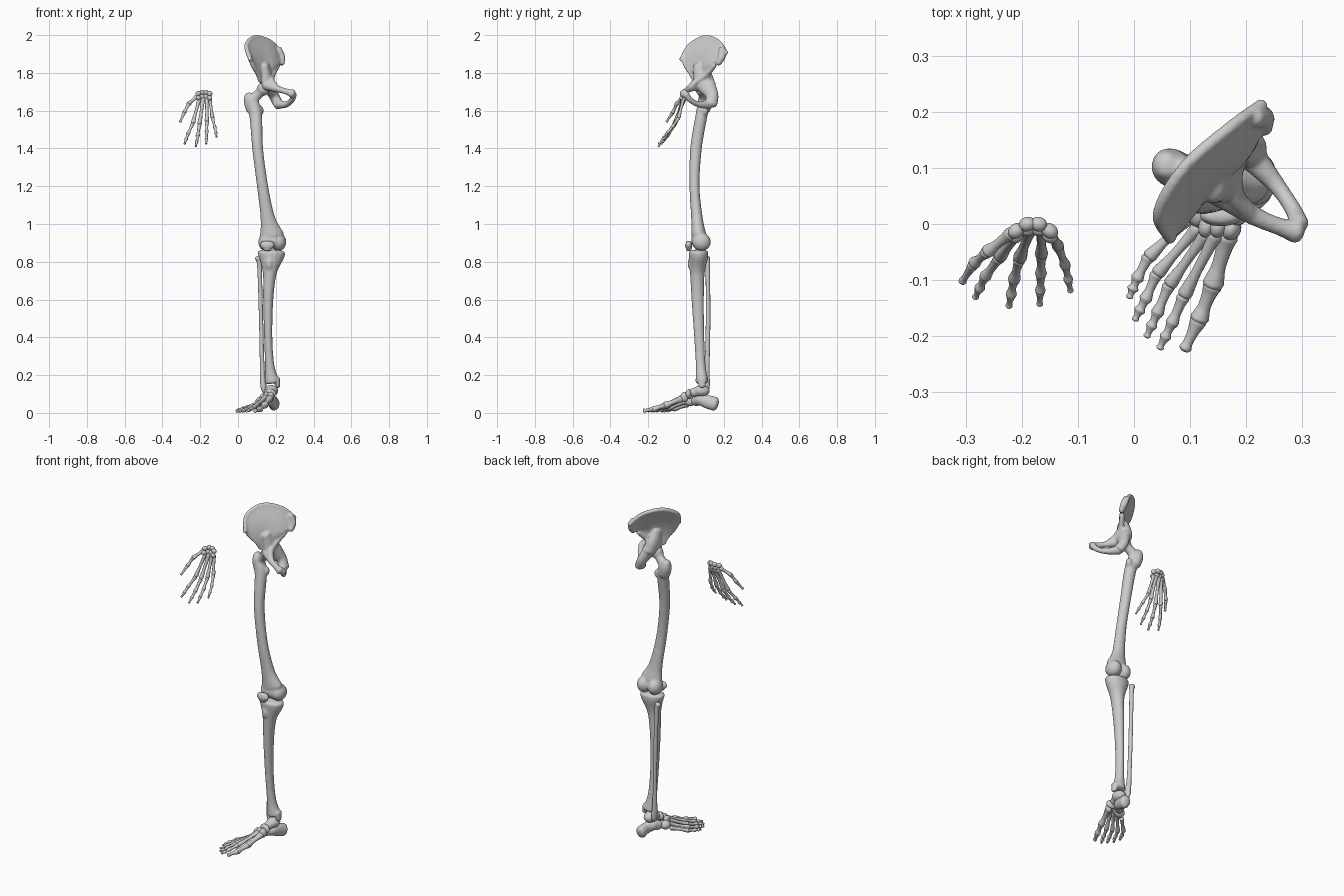
import bpy, bmesh, math
from mathutils import Vector, Matrix

if "Cube" in bpy.data.objects:
    bpy.data.objects.remove(bpy.data.objects["Cube"])

bone_mat = bpy.data.materials.new("bone_grey")
bone_mat.use_nodes = True
grey = (.6, .6, .6, 1)
bone_mat.diffuse_color = grey
bone_mat.node_tree.nodes["Principled BSDF"].inputs["Base Color"].default_value = grey


def smooth_path(points, steps):
    """Catmull-Rom curve through vectors of any size."""
    points = [Vector(p) for p in points]
    ext = [points[0] * 2 - points[1]] + points + [points[-1] * 2 - points[-2]]
    out = []
    for p0, p1, p2, p3 in zip(ext, ext[1:], ext[2:], ext[3:]):
        for i in range(steps):
            t = i / steps
            out.append((p1 * 2 + (p2 - p0) * t + (p0 * 2 - p1 * 5 + p2 * 4 - p3) * t ** 2
                        + (p1 * 3 - p0 - p2 * 3 + p3) * t ** 3) / 2)
    return out + [points[-1]]


def add_tube(bm, sections, cap=.7, steps=6, sides=16):
    """Loft of ellipses: each section is x, y, z, radius a, radius b."""
    path = smooth_path([s if len(s) > 4 else (*s, s[3]) for s in sections], steps)
    centres = [Vector(p[:3]) for p in path]
    span = (centres[-1] - centres[0]).normalized()
    ref = Vector((0, 1, 0)) if abs(span.x) > .8 else Vector((1, 0, 0))
    rings = []
    for i, p in enumerate(path):
        tangent = (centres[min(i + 1, len(path) - 1)] - centres[max(i - 1, 0)]).normalized()
        a, b = max(p[3], .001), max(p[4], .001)
        end = -1 if i == 0 else 1 if i == len(path) - 1 else 0
        angles = [0] if end == 0 else [k * math.pi / 8 for k in range(4)]
        for ang in (reversed(angles) if end < 0 else angles):
            centre = centres[i] + tangent * end * math.sin(ang) * cap * min(a, b)
            rings.append((centre, tangent, a * math.cos(ang), b * math.cos(ang)))
    loops = []
    for centre, tangent, a, b in rings:
        side = (ref - tangent * ref.dot(tangent)).normalized()
        up = tangent.cross(side)
        loops.append([bm.verts.new(centre + side * a * math.cos(u) + up * b * math.sin(u))
                      for u in (2 * math.pi * k / sides for k in range(sides))])
    for low, high in zip(loops, loops[1:]):
        for k in range(sides):
            n = (k + 1) % sides
            bm.faces.new((low[k], low[n], high[n], high[k]))
    bm.faces.new(loops[0][::-1])
    bm.faces.new(loops[-1])


def add_blob(bm, centre, size, turn=0):
    matrix = (Matrix.Translation(centre) @ Matrix.Rotation(math.radians(turn), 4, "Z")
              @ Matrix.Diagonal((*size, 1)))
    bmesh.ops.create_uvsphere(bm, u_segments=20, v_segments=12, radius=1, matrix=matrix)


def add_blade(bm, rows, thickness):
    """Curved plate through rows of points, given a thickness on both sides."""
    rows = [smooth_path(r, 5) for r in rows]
    columns = [smooth_path(c, 5) for c in zip(*rows)]
    grid = [[bm.verts.new(p) for p in c] for c in columns]
    half = thickness / 2
    faces = []
    for left, right in zip(grid, grid[1:]):
        for k in range(len(left) - 1):
            faces.append(bm.faces.new((left[k], right[k], right[k + 1], left[k + 1])))
    bm.normal_update()
    normals = {v: v.normal.copy() for c in grid for v in c}
    for v, n in normals.items():
        v.co += n * half
    bmesh.ops.solidify(bm, geom=faces, thickness=thickness)


def finish(name, bm, voxel=None, soft=4):
    """Turn the shapes into one object; a voxel size fuses them into one skin."""
    bmesh.ops.recalc_face_normals(bm, faces=bm.faces)
    for f in bm.faces:
        f.smooth = True
    mesh = bpy.data.meshes.new(name)
    bm.to_mesh(mesh)
    bm.free()
    mesh.materials.append(bone_mat)
    obj = bpy.data.objects.new(name, mesh)
    bpy.context.collection.objects.link(obj)
    if voxel:
        remesh = obj.modifiers.new("fuse", "REMESH")
        remesh.mode = "VOXEL"
        remesh.voxel_size = voxel
        remesh.use_smooth_shade = True
        soften = obj.modifiers.new("soften", "SMOOTH")
        soften.factor, soften.iterations = .5, soft


def digit(name, joints, radius, split_tip=True):
    """Row of waisted bones along the joints, thinner toward the tip."""
    joints = [Vector(j) for j in joints]
    if split_tip:
        joints.insert(-1, joints[-2].lerp(joints[-1], .55))
    bm = bmesh.new()
    for i, (a, b) in enumerate(zip(joints, joints[1:])):
        r = radius * (1 - .1 * i)
        profile = ((.05, 1), (.25, .78), (.6, .68), (.8, .85), (.94, 1))
        if i == len(joints) - 2:
            profile = ((.08, 1), (.4, .7), (.75, .58), (.93, .75))
        add_tube(bm, [(*a.lerp(b, t), r * s) for t, s in profile], steps=4, sides=12)
    finish(name, bm)


# Hip bone: flared wing with a thick crest and a heavy rear corner
bm = bmesh.new()
crest = [(.065, -.025, 1.87), (.045, .02, 1.945), (.09, .1, 1.988), (.17, .17, 1.965), (.228, .212, 1.905)]
add_blade(bm, [
    crest,
    [(.078, -.008, 1.83), (.088, .03, 1.88), (.13, .085, 1.9), (.185, .135, 1.89), (.235, .19, 1.865)],
    [(.1, .02, 1.79), (.118, .045, 1.81), (.145, .075, 1.82), (.175, .1, 1.83), (.198, .125, 1.835)],
    [(.115, .04, 1.75), (.125, .06, 1.75), (.145, .085, 1.75), (.165, .105, 1.75), (.175, .13, 1.75)],
], .02)
add_tube(bm, [(*p, .012) for p in crest])
add_tube(bm, [(.215, .19, 1.925, .018), (.23, .19, 1.885, .02), (.232, .17, 1.85, .015)])
# Body, socket wall and pelvic brim
add_tube(bm, [(.14, .07, 1.84, .025, .035), (.148, .088, 1.78, .036, .052), (.157, .098, 1.73, .037, .06)])
add_tube(bm, [(.21, .15, 1.84, .014), (.182, .105, 1.79, .016), (.178, .055, 1.755, .018), (.205, .02, 1.722, .016)])
# Seat bone, then the two rami meeting at the midline
add_tube(bm, [(.165, .11, 1.73, .032, .05), (.19, .138, 1.68, .027, .034), (.212, .132, 1.637, .027, .034)])
add_tube(bm, [(.21, .12, 1.634, .026), (.255, .068, 1.633, .016), (.284, .025, 1.655, .015), (.294, 0, 1.685, .018)])
add_tube(bm, [(.15, .06, 1.735, .028), (.21, .017, 1.715, .018), (.26, -.005, 1.7, .016), (.288, -.012, 1.69, .023)])
finish("hip_bone", bm, .005)

# Thigh bone: head, neck, trochanters, bowed shaft and condyles
bm = bmesh.new()
add_blob(bm, (.135, .083, 1.715), (.036, .036, .036))
add_tube(bm, [(.06, .1, 1.645, .03), (.1, .092, 1.68, .026), (.13, .084, 1.71, .027)])
add_tube(bm, [(.075, .098, 1.61, .034), (.062, .102, 1.65, .032, .034), (.058, .105, 1.68, .024, .026)])
add_blob(bm, (.12, .1, 1.6), (.017, .018, .026))
add_tube(bm, [(.07, .098, 1.66, .034), (.093, .083, 1.58, .034, .032), (.104, .053, 1.4, .029, .031),
              (.13, .045, 1.2, .03, .027), (.158, .058, 1.03, .039, .031), (.178, .068, .94, .066, .04)])
add_blob(bm, (.147, .08, .905), (.04, .05, .047))
add_blob(bm, (.215, .082, .905), (.041, .05, .048))
add_blob(bm, (.18, .06, .91), (.056, .032, .04))
finish("thigh_bone", bm, .006, 8)

# Kneecap
bm = bmesh.new()
add_tube(bm, [(.155, .015, .9, .034, .016), (.155, .014, .885, .037, .018), (.155, .016, .866, .022, .014)])
finish("kneecap", bm)

# Shin bone: wide plateau, tuberosity, shaft and inner ankle
bm = bmesh.new()
add_tube(bm, [(.177, .066, .85, .074, .052), (.176, .066, .825, .068, .051), (.168, .06, .74, .037, .039),
              (.16, .062, .6, .027, .033), (.16, .07, .4, .022, .027), (.168, .078, .25, .025, .026),
              (.18, .085, .165, .039, .035)], cap=.3)
add_blob(bm, (.165, .025, .79), (.02, .016, .035))
add_tube(bm, [(.205, .085, .18, .018, .026), (.212, .085, .14, .012, .019)])
finish("shin_bone", bm, .006)

# Calf bone: slim, with knobs at the knee and outer ankle
bm = bmesh.new()
add_tube(bm, [(.108, .112, .82, .018, .016), (.114, .115, .77, .012, .012), (.122, .117, .5, .011, .012),
              (.128, .112, .25, .012, .013), (.134, .107, .15, .016, .019), (.138, .105, .115, .011, .015)])
finish("calf_bone", bm)

# Ankle and heel
bm = bmesh.new()
add_blob(bm, (.177, .083, .117), (.036, .043, .031))
add_tube(bm, [(.177, .07, .115, .026), (.17, .038, .107, .024)])
finish("ankle_bone", bm, .005)
bm = bmesh.new()
add_tube(bm, [(.191, .152, .048, .029, .037), (.185, .115, .058, .025, .035), (.168, .08, .068, .032, .03),
              (.145, .048, .062, .022, .026)])
finish("heel_bone", bm)

# Midfoot bones
for name, centre, size in [
    ("navicular_bone", (.168, .016, .1), (.034, .017, .026)),
    ("outer_midfoot_bone", (.12, .022, .06), (.027, .03, .025)),
    ("inner_wedge_bone", (.173, -.008, .084), (.018, .022, .027)),
    ("middle_wedge_bone", (.15, -.005, .092), (.015, .02, .02)),
    ("lateral_wedge_bone", (.13, -.004, .082), (.015, .021, .021)),
]:
    bm = bmesh.new()
    add_blob(bm, centre, size, -15)
    finish(name, bm)

# Toes, from the big toe outward
digit("big_toe", [(.168, -.02, .076), (.14, -.11, .04), (.116, -.17, .02), (.09, -.224, .011)], .019, False)
digit("second_toe", [(.148, -.015, .086), (.088, -.13, .033), (.067, -.178, .02), (.046, -.221, .008)], .0135)
digit("third_toe", [(.13, -.015, .075), (.062, -.11, .029), (.041, -.16, .018), (.023, -.2, .008)], .013)
digit("fourth_toe", [(.115, -.005, .058), (.04, -.09, .024), (.02, -.135, .016), (.002, -.17, .008)], .013)
digit("little_toe", [(.096, .01, .043), (.025, -.06, .02), (.005, -.098, .014), (-.008, -.13, .008)], .013)

# Wrist bones in two arched rows
for row, (z, y, size) in enumerate([(1.697, .001, .0155), (1.674, -.008, .0145)]):
    for k in range(4):
        bm = bmesh.new()
        arch = .006 * (k - 1.5) ** 2
        add_blob(bm, (-.21 + .02 * k, y - arch, z - arch / 2), (size, size * .85, size * .9), 25 * (1.5 - k))
        finish(f"wrist_bone_{row}_{k}", bm)

# Thumb and fingers
digit("thumb", [(-.218, -.016, 1.675), (-.262, -.05, 1.635), (-.285, -.07, 1.59), (-.307, -.104, 1.54)], .0125, False)
digit("index_finger", [(-.203, -.012, 1.668), (-.24, -.06, 1.53), (-.266, -.095, 1.475), (-.283, -.131, 1.424)], .012)
digit("middle_finger", [(-.184, -.008, 1.668), (-.204, -.062, 1.525), (-.214, -.1, 1.465), (-.223, -.147, 1.41)], .0125)
digit("ring_finger", [(-.165, -.008, 1.668), (-.165, -.055, 1.54), (-.166, -.09, 1.485), (-.168, -.144, 1.424)], .012)
digit("little_finger", [(-.15, -.012, 1.668), (-.135, -.04, 1.56), (-.122, -.075, 1.51), (-.113, -.12, 1.46)], .011)
